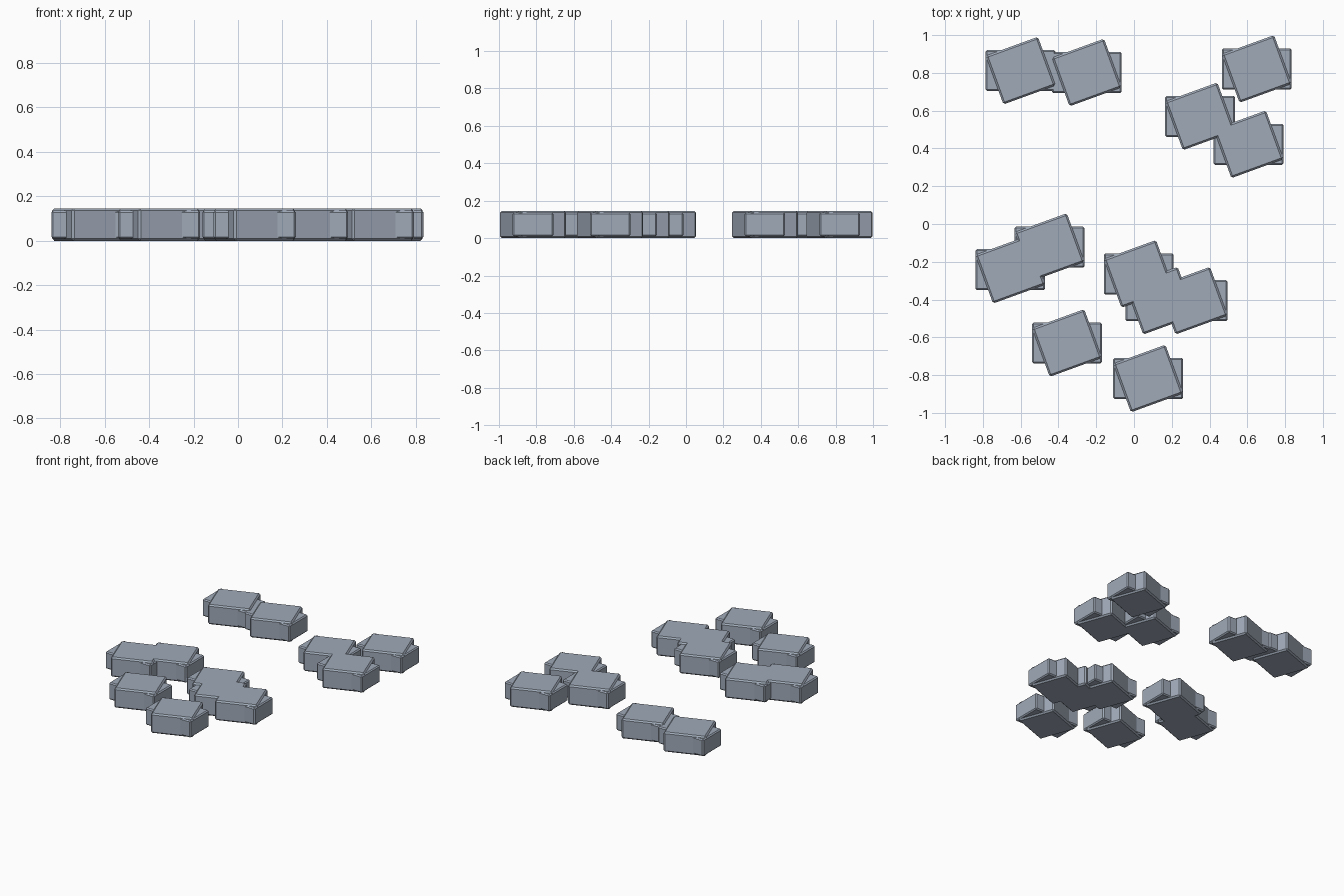
import bpy
import bmesh
from math import radians

old = bpy.data.objects.get("Cube")
if old:
    bpy.data.objects.remove(old, do_unlink=True)

# Single blue-grey stone colour
stone = bpy.data.materials.new("blue_grey_stone")
stone.use_nodes = True
colour = (0.35, 0.40, 0.48, 1)
stone.diffuse_color = colour
bsdf = next(n for n in stone.node_tree.nodes if n.type == "BSDF_PRINCIPLED")
bsdf.inputs["Base Color"].default_value = colour


def block_mesh(name, width, depth, bottom, top, chamfer):
    """Chamfered box shared by every stone of its kind."""
    bm = bmesh.new()
    bmesh.ops.create_cube(bm, size=1)
    for v in bm.verts:
        v.co.x *= width
        v.co.y *= depth
        v.co.z = top if v.co.z > 0 else bottom
    bmesh.ops.bevel(bm, geom=bm.edges[:], offset=chamfer, segments=1,
                    profile=0.5, affect="EDGES")
    bmesh.ops.recalc_face_normals(bm, faces=bm.faces[:])
    mesh = bpy.data.meshes.new(name)
    bm.to_mesh(mesh)
    bm.free()
    mesh.materials.append(stone)
    return mesh


def place(name, mesh, x, y, turn=0):
    obj = bpy.data.objects.new(name, mesh)
    obj.location = (x, y, 0)
    obj.rotation_euler.z = radians(turn)
    bpy.context.collection.objects.link(obj)


turned_block = block_mesh("turned_block", 0.294, 0.274, 0, 0.146, 0.01)
straight_block = block_mesh("straight_block", 0.37, 0.217, 0.01, 0.136, 0.008)

# Stone centres, grouped by cluster
clusters = {
    "back_right": [(-0.60, 0.812), (-0.25, 0.802)],
    "back_left": [(0.65, 0.821), (0.35, 0.57), (0.607, 0.422)],
    "front_right": [(-0.447, -0.122), (-0.655, -0.242)],
    "front_middle": [(0.025, -0.264), (0.14, -0.406), (0.311, -0.406)],
    "front_edge": [(-0.355, -0.63), (0.075, -0.818)],
}

# Each stone is a straight block crossed by a turned one
for cluster, centres in clusters.items():
    for i, (x, y) in enumerate(centres, 1):
        place(f"{cluster}_stone_{i}_turned", turned_block, x, y, 20)
        place(f"{cluster}_stone_{i}_straight", straight_block, x, y)
